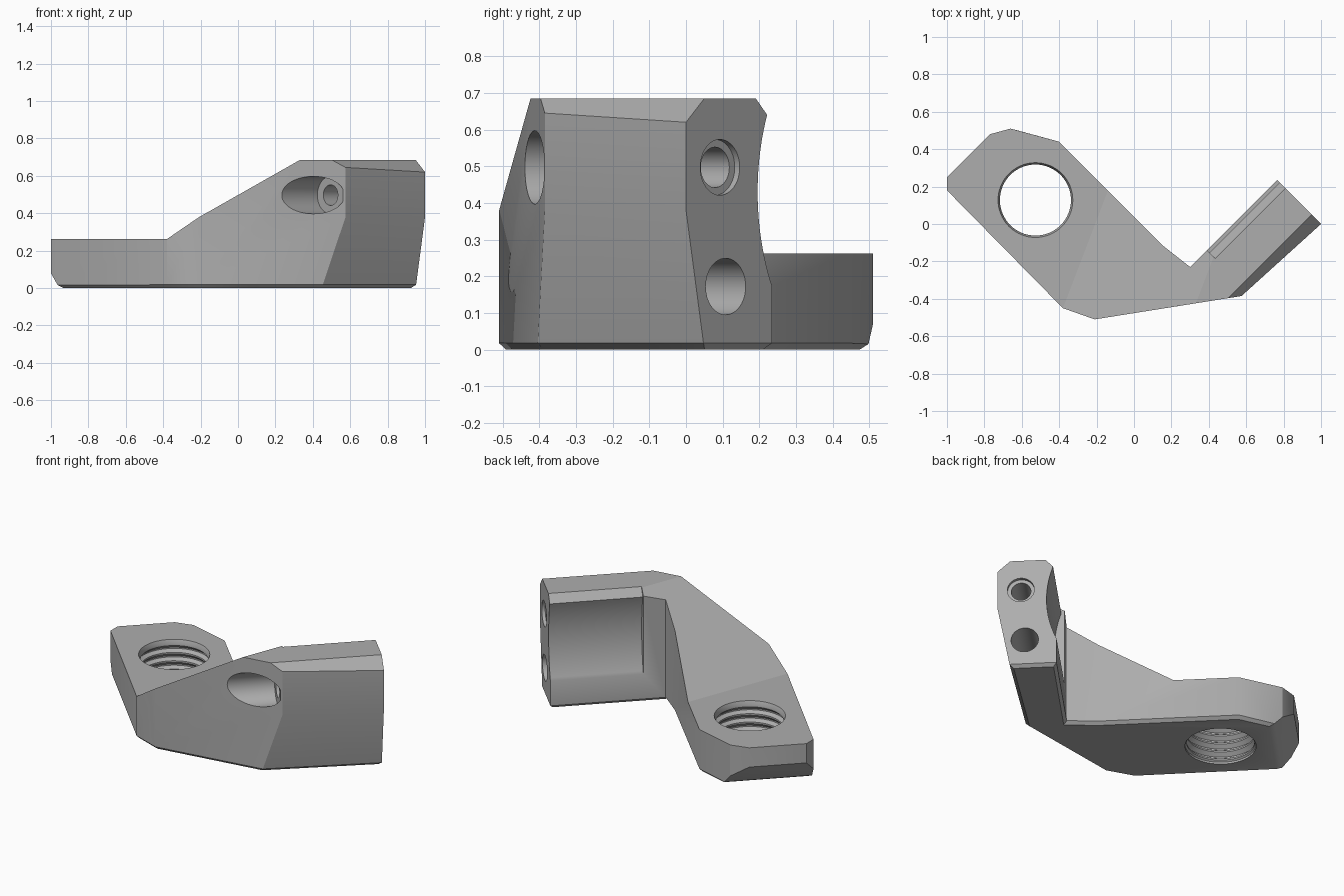
import bpy, bmesh, math
from mathutils import Vector, Matrix

old = bpy.data.objects.get("Cube")
if old:
    bpy.data.objects.remove(old, do_unlink=True)

grey = bpy.data.materials.new("plain grey")
grey.use_nodes = True
GREY = (0.42, 0.42, 0.42, 1)
grey.diffuse_color = GREY
grey.node_tree.nodes["Principled BSDF"].inputs["Base Color"].default_value = GREY

R = math.sqrt(0.5)
ALONG = Vector((R, R, 0))      # length direction of the clamp arm
ACROSS = Vector((R, -R, 0))    # its outward direction
UP = Vector((0, 0, 1))


def make_object(name, bm):
    bmesh.ops.recalc_face_normals(bm, faces=bm.faces[:])
    mesh = bpy.data.meshes.new(name)
    bm.to_mesh(mesh)
    bm.free()
    mesh.materials.append(grey)
    ob = bpy.data.objects.new(name, mesh)
    bpy.context.collection.objects.link(ob)
    return ob


def prism(points, axis_a, axis_b, sweep, origin=Vector()):
    """Extrude a 2D profile given on two axes along a sweep vector."""
    bm = bmesh.new()
    face = bm.faces.new([bm.verts.new(origin + a * axis_a + b * axis_b) for a, b in points])
    new = bmesh.ops.extrude_face_region(bm, geom=[face])["geom"]
    bmesh.ops.translate(bm, vec=sweep, verts=[g for g in new if isinstance(g, bmesh.types.BMVert)])
    return bm


def lathe(profile, origin, axis, steps=48):
    """Closed solid of revolution from (radius, distance) pairs."""
    turn = axis.to_track_quat('Z', 'Y').to_matrix().to_4x4()
    place = Matrix.Translation(origin) @ turn
    bm = bmesh.new()
    rings = []
    for r, h in profile:
        rings.append([bm.verts.new(place @ Vector((r * math.cos(a), r * math.sin(a), h)))
                      for a in (math.tau * i / steps for i in range(steps))])
    for lo, hi in zip(rings, rings[1:]):
        for i in range(steps):
            j = (i + 1) % steps
            bm.faces.new((lo[i], lo[j], hi[j], hi[i]))
    bm.faces.new(rings[0])
    bm.faces.new(rings[-1])
    return bm


def clip(bm, p, q, r, inside):
    """Remove everything beyond the plane through p, q, r and cap the cut."""
    p, q, r = Vector(p), Vector(q), Vector(r)
    normal = (q - p).cross(r - p).normalized()
    if normal.dot(Vector(inside) - p) > 0:
        normal.negate()
    cut = bmesh.ops.bisect_plane(bm, geom=bm.verts[:] + bm.edges[:] + bm.faces[:], dist=1e-5,
                                 plane_co=p, plane_no=normal, clear_outer=True)["geom_cut"]
    edges = [g for g in cut if isinstance(g, bmesh.types.BMEdge)]
    bmesh.ops.holes_fill(bm, edges=edges, sides=0)


# Angled bracket body
TOP = 0.685
outline = [(-1, 0.18), (-0.38, -0.45), (-0.21, -0.51), (0.575, -0.385), (1, 0),
           (0.765, 0.235), (0.30, -0.23), (0.16, -0.12), (-0.40, 0.44),
           (-0.66, 0.51), (-0.77, 0.48), (-1, 0.25)]
bm = prism(outline, Vector((1, 0, 0)), Vector((0, 1, 0)), UP * TOP)
bmesh.ops.recalc_face_normals(bm, faces=bm.faces[:])
core = (0, -0.3, 0.2)
# Undercut and top chamfer of the clamp arm, undercut of the ring end
clip(bm, (1, 0, 0.38), (0.575, -0.385, 0.38), (0.95, 0.05, 0), core)
clip(bm, (1, 0, 0.62), (0.575, -0.385, 0.645), (0.95, 0.05, TOP), core)
clip(bm, (-0.66, 0.51, 0.07), (-1, 0.17, 0.07), (-0.62, 0.495, 0.02), core)
# Small chamfer around the base
base = [e for e in bm.edges if all(v.co.z < 1e-4 for v in e.verts)]
bmesh.ops.bevel(bm, geom=base, offset=0.018, offset_type='OFFSET', segments=1, affect='EDGES')
bracket = make_object("angled_bracket", bm)

# Sloped top: flat ring end, ramp, then flat clamp arm
ramp_dir = Vector((0.934, -0.357, 0))
ramp_side = Vector((0.357, 0.934, 0))
ramp = [(-2, 0.262), (0, 0.262), (0.655, TOP), (0.655, 2), (-2, 2)]
cutters = [make_object("ramp_cutter", prism(
    ramp, ramp_dir, UP, ramp_side * 4, Vector((-0.38, -0.45, 0)) - ramp_side * 2))]

# Curved seat along the inner side of the clamp arm, with its top chamfer
seat = [(0, 0.8), (0, 0.17)]
for i in range(25):
    z = 0.17 + 0.47 * i / 24
    seat.append((math.sqrt(0.62 ** 2 - (z - 0.43) ** 2) - 0.189, z))
seat += [(0.438, TOP), (0.438, 0.8)]
cutters.append(make_object("seat_cutter", prism(seat, ACROSS, UP, ALONG, ALONG * 0.177)))

# Stepped bolt hole and blind hole through the end of the clamp arm
bolt = [(0.1, -0.8), (0.1, 0.124), (0.055, 0.124), (0.055, 0.688), (0.076, 0.688), (0.076, 0.9)]
cutters.append(make_object("bolt_cutter", lathe(bolt, ACROSS * 0.576 + UP * 0.497, ALONG)))
blind = [(0.077, 0.3), (0.077, 0.9)]
cutters.append(make_object("blind_hole_cutter", lathe(blind, ACROSS * 0.554 + UP * 0.172, ALONG)))

# Threaded hole in the ring end
thread = [(0.2, -0.1), (0.2, 0.012)]
pitch = 0.052
for i in range(5):
    z = 0.012 + i * pitch
    thread += [(0.19, z + 0.008), (0.19, z + 0.018), (0.212, z + 0.032), (0.212, z + 0.04)]
thread += [(0.2, 0.262), (0.2, 0.4)]
thread = sorted((p for p in thread if p[1] < 0.25 or p[0] == 0.2), key=lambda p: p[1])
cutters.append(make_object("thread_cutter", lathe(thread, Vector((-0.527, 0.128, 0)), UP, 64)))

# Carve the body
bpy.context.view_layer.objects.active = bracket
for cutter in cutters:
    mod = bracket.modifiers.new(cutter.name, 'BOOLEAN')
    mod.operation, mod.solver, mod.object = 'DIFFERENCE', 'EXACT', cutter
    bpy.ops.object.modifier_apply(modifier=mod.name)
    bpy.data.objects.remove(cutter, do_unlink=True)

bpy.ops.object.select_all(action='DESELECT')
bracket.select_set(True)
bpy.ops.object.shade_smooth_by_angle(angle=math.radians(30))
